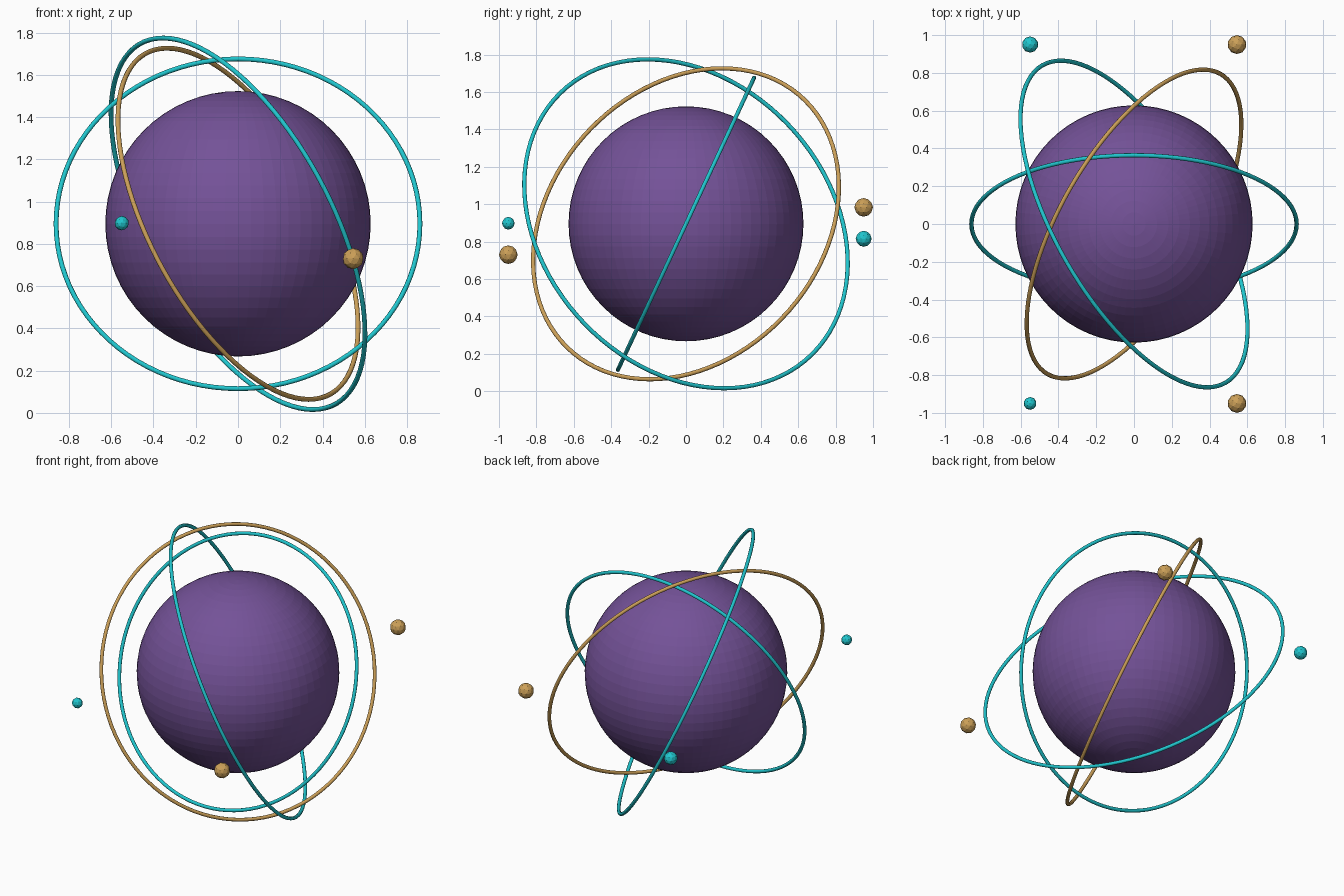
import bpy
import math

if "Cube" in bpy.data.objects:
    bpy.data.objects.remove(bpy.data.objects["Cube"])

CENTRE_Z = 0.895


def make_material(name, srgb):
    mat = bpy.data.materials.new(name)
    lin = [((c / 255 + 0.055) / 1.055) ** 2.4 for c in srgb]
    mat.diffuse_color = (*lin, 1.0)
    mat.use_nodes = True
    mat.node_tree.nodes["Principled BSDF"].inputs["Base Color"].default_value = mat.diffuse_color
    return mat


purple = make_material("purple", (116, 82, 152))
teal = make_material("teal", (32, 198, 206))
gold = make_material("gold", (204, 160, 88))


def finish(name, mat):
    obj = bpy.context.object
    obj.name = name
    obj.data.materials.append(mat)
    return obj


# Central globe
bpy.ops.mesh.primitive_uv_sphere_add(segments=64, ring_count=32, radius=0.628,
                                     location=(0, 0, CENTRE_Z))
finish("globe", purple)

# Three orbit rings, all tilted 65 degrees and turned in 60 degree steps
rings = [("inner_ring", 0.861, 0, teal),
         ("middle_ring", 0.917, 60, gold),
         ("outer_ring", 0.97, 120, teal)]
for name, radius, turn, mat in rings:
    bpy.ops.mesh.primitive_torus_add(
        major_radius=radius, minor_radius=0.0115,
        major_segments=96, minor_segments=10,
        location=(0, 0, CENTRE_Z),
        rotation=(math.radians(65), 0, math.radians(turn)))
    finish(name, mat)
    bpy.ops.object.shade_smooth_by_angle(angle=math.radians(40))

# Small faceted moons
moons = [("front_right_moon", (0.545, -0.95, 0.73), 0.05, gold),
         ("back_right_moon", (0.545, 0.95, 0.983), 0.05, gold),
         ("back_left_moon", (-0.55, 0.95, 0.815), 0.043, teal),
         ("front_left_moon", (-0.55, -0.95, 0.898), 0.034, teal)]
for name, location, radius, mat in moons:
    bpy.ops.mesh.primitive_ico_sphere_add(subdivisions=2, radius=radius,
                                          location=location)
    finish(name, mat)
